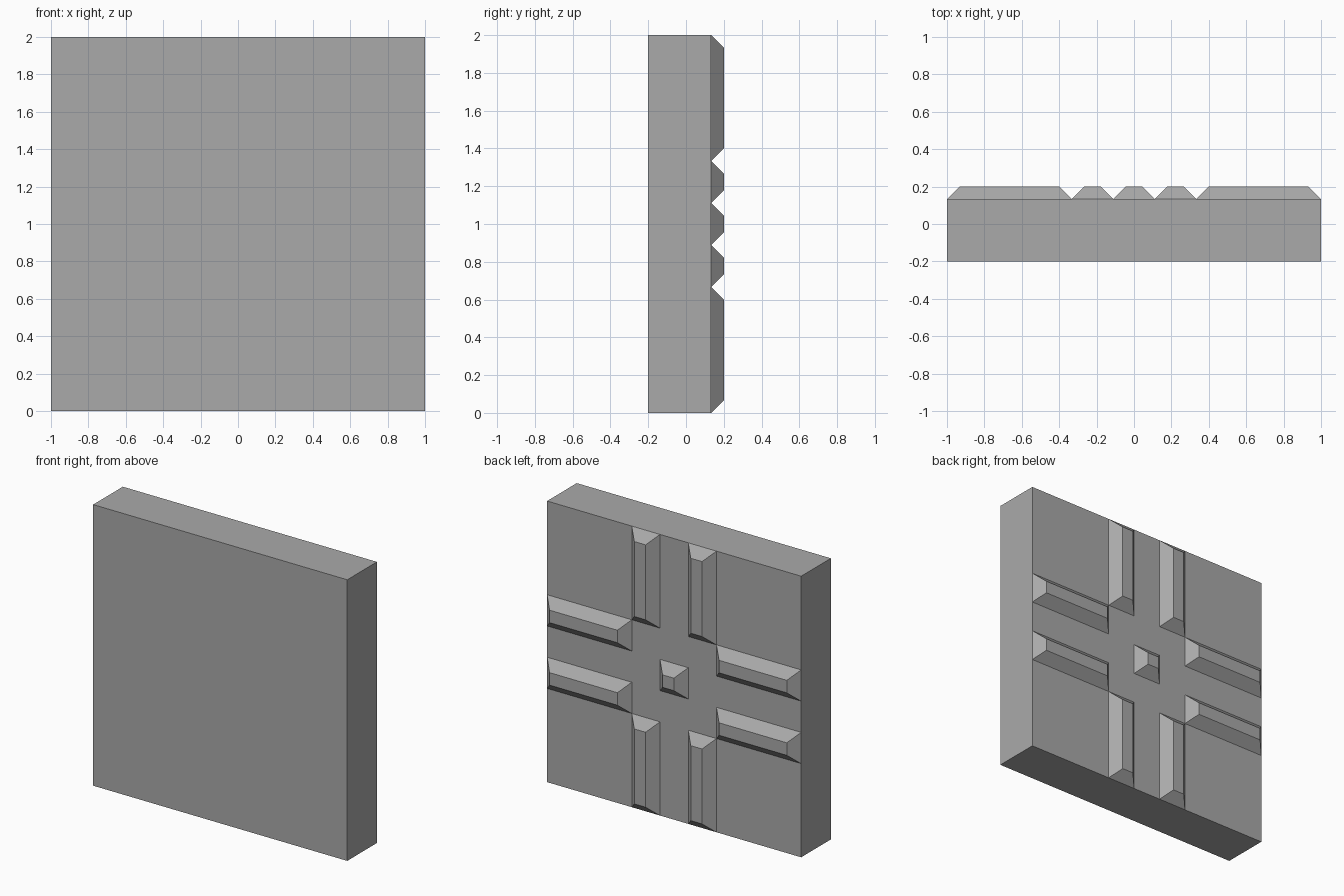
import bpy
import bmesh

cube = bpy.data.objects.get("Cube")
if cube:
    bpy.data.objects.remove(cube, do_unlink=True)

grey = bpy.data.materials.new("stone_grey")
grey.use_nodes = True
colour = (0.4, 0.4, 0.4, 1)
grey.diffuse_color = colour
grey.node_tree.nodes["Principled BSDF"].inputs["Base Color"].default_value = colour

UNIT = 1 / 9            # module of the raised pattern
FACE = 0.2 - 0.6 * UNIT  # y of the slab's back face
TOP = 0.2


def block(name, x, z, y, taper=0.0):
    """Box spanning x, z and y ranges, its back end inset by taper."""
    bm = bmesh.new()
    loops = []
    for depth, inset in ((y[0], 0), (y[1], taper)):
        x0, x1, z0, z1 = x[0] + inset, x[1] - inset, z[0] + inset, z[1] - inset
        loops.append([bm.verts.new((px, depth, pz))
                      for px, pz in ((x0, z0), (x1, z0), (x1, z1), (x0, z1))])
    front, back = loops
    bm.faces.new(front)
    bm.faces.new(back[::-1])
    for i in range(4):
        j = (i + 1) % 4
        bm.faces.new((front[i], back[i], back[j], front[j]))
    bmesh.ops.recalc_face_normals(bm, faces=bm.faces)
    mesh = bpy.data.meshes.new(name)
    bm.to_mesh(mesh)
    bm.free()
    mesh.materials.append(grey)
    obj = bpy.data.objects.new(name, mesh)
    bpy.context.collection.objects.link(obj)
    return obj


def ridge(name, x, z):
    """Chamfered raised bar on the back face, in modules from the centre."""
    return block(name, [v * UNIT for v in sorted(x)],
                 [1 + v * UNIT for v in sorted(z)], (FACE, TOP), TOP - FACE)


# Main slab
block("slab", (-1, 1), (0, 2), (-0.2, FACE))

# Central stud
ridge("centre_stud", (-1, 1), (-1, 1))

# Paired bars running from the middle out to each edge
for sx, side in ((1, "left"), (-1, "right")):
    for sz, level in ((1, "upper"), (-1, "lower")):
        near, far = (1, 3), (3, 9)
        ridge(f"{level}_{side}_upright_bar", [sx * v for v in near], [sz * v for v in far])
        ridge(f"{level}_{side}_cross_bar", [sx * v for v in far], [sz * v for v in near])
